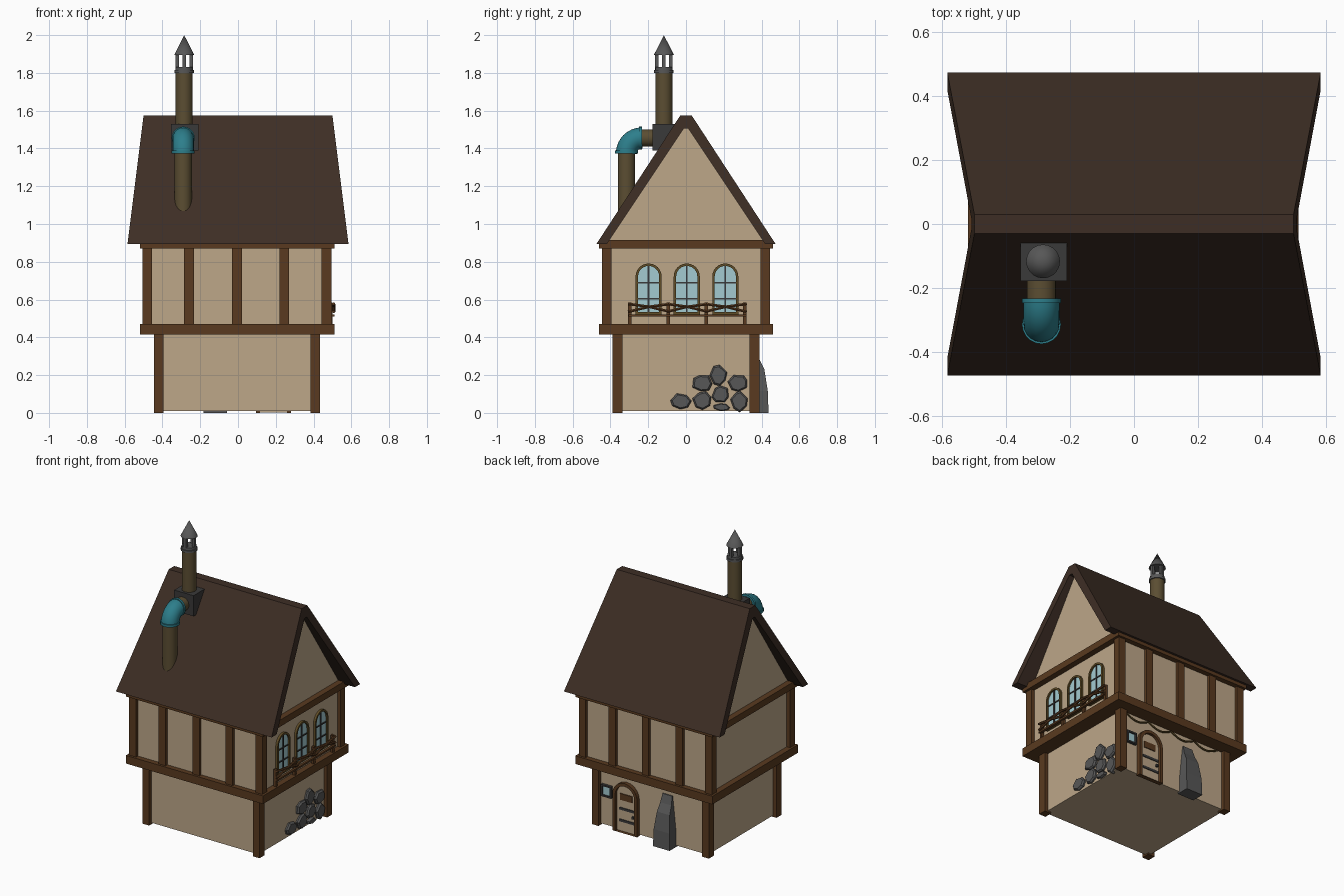
import bpy, bmesh, math, random
from mathutils import Vector

if "Cube" in bpy.data.objects:
    bpy.data.objects.remove(bpy.data.objects["Cube"])

random.seed(4)


def material(name, rgb):
    m = bpy.data.materials.new(name)
    m.diffuse_color = (*rgb, 1)
    m.use_nodes = True
    m.node_tree.nodes["Principled BSDF"].inputs["Base Color"].default_value = m.diffuse_color
    return m


PLASTER = material("tan plaster", (0.51, 0.385, 0.25))
TIMBER = material("brown timber", (0.10, 0.042, 0.014))
ROOF = material("dark roof", (0.047, 0.027, 0.018))
GLASS = material("pale blue glass", (0.37, 0.60, 0.64))
BRASS = material("dull brass", (0.12, 0.075, 0.02))
PIPE = material("olive pipe", (0.105, 0.075, 0.032))
TEAL = material("teal metal", (0.026, 0.21, 0.26))
STONE = material("grey stone", (0.095, 0.095, 0.095))
IRON = material("dark iron", (0.042, 0.041, 0.041))


def finish(name, bm, mat):
    bmesh.ops.recalc_face_normals(bm, faces=bm.faces)
    me = bpy.data.meshes.new(name)
    bm.to_mesh(me)
    bm.free()
    me.materials.append(mat)
    ob = bpy.data.objects.new(name, me)
    bpy.context.collection.objects.link(ob)
    return ob


def loft(name, rings, mat, closed=False):
    """Skin a list of equal-length point rings; cap the ends unless closed."""
    bm = bmesh.new()
    vs = [[bm.verts.new(p) for p in r] for r in rings]
    n = len(vs[0])
    pairs = list(zip(vs, vs[1:])) + ([(vs[-1], vs[0])] if closed else [])
    for a, b in pairs:
        for i in range(n):
            j = (i + 1) % n
            bm.faces.new((a[i], a[j], b[j], b[i]))
    if not closed:
        bm.faces.new(vs[0])
        bm.faces.new(vs[-1])
    return finish(name, bm, mat)


def box(name, x, y, z, mat):
    rings = [[(x[0], y[0], h), (x[1], y[0], h), (x[1], y[1], h), (x[0], y[1], h)] for h in z]
    return loft(name, rings, mat)


def on(plane, pts, d):
    """Place 2D points on a wall facing x or y at depth d."""
    return [(d, u, v) if plane == "x" else (u, d, v) for u, v in pts]


def plate(name, plane, pts, d0, d1, mat):
    return loft(name, [on(plane, pts, d0), on(plane, pts, d1)], mat)


def rect(u0, u1, v0, v1):
    return [(u0, v0), (u1, v0), (u1, v1), (u0, v1)]


def arch(c, half, bottom, spring, n=12):
    pts = [(c - half, bottom), (c + half, bottom)]
    return pts + [(c + half * math.cos(math.pi * i / n), spring + half * math.sin(math.pi * i / n))
                  for i in range(n + 1)]


def frame(name, plane, outer, inner, d0, d1, mat):
    return loft(name, [on(plane, outer, d0), on(plane, outer, d1),
                       on(plane, inner, d1), on(plane, inner, d0)], mat, closed=True)


def tube(name, pts, r, mat, res=8):
    cu = bpy.data.curves.new(name, "CURVE")
    cu.dimensions = "3D"
    cu.bevel_depth, cu.bevel_resolution, cu.use_fill_caps = r, res, True
    sp = cu.splines.new("POLY")
    sp.points.add(len(pts) - 1)
    for p, q in zip(sp.points, pts):
        p.co = (*q, 1)
    cu.materials.append(mat)
    ob = bpy.data.objects.new(name, cu)
    bpy.context.collection.objects.link(ob)
    bpy.ops.object.select_all(action="DESELECT")
    ob.select_set(True)
    bpy.context.view_layer.objects.active = ob
    bpy.ops.object.convert(target="MESH")
    bpy.ops.object.shade_smooth_by_angle()
    return bpy.context.object


# walls of both storeys
box("lower_walls", (-0.42, 0.41), (-0.365, 0.365), (0.01, 0.43), PLASTER)
box("upper_walls", (-0.48, 0.47), (-0.425, 0.425), (0.46, 0.89), PLASTER)
plate("gable_wall", "x", [(-0.44, 0.9), (0.44, 0.9), (0, 1.53)], -0.48, 0.47, PLASTER)

# timber beams and posts
box("floor_beam", (-0.52, 0.51), (-0.46, 0.46), (0.415, 0.47), TIMBER)
box("eave_beam", (-0.52, 0.51), (-0.46, 0.46), (0.87, 0.915), TIMBER)
for s in (-1, 1):
    for x in (-0.42, 0.41):
        y = s * 0.3625
        box("lower_post", (x - 0.025, x + 0.025), (y - 0.0275, y + 0.0275), (0, 0.42), TIMBER)
    for x in (-0.48, -0.26, -0.005, 0.245, 0.468):
        y = s * 0.42
        box("upper_post", (x - 0.026, x + 0.026), (y - 0.025, y + 0.025), (0.465, 0.875), TIMBER)

# roof: two sloping slabs, ends leaning in towards the ridge
outer = [(-0.475, 0.893), (-0.03, 1.575), (0.03, 1.575), (0.475, 0.893)]
inner = [(-0.42, 0.893), (-0.012, 1.505), (0.012, 1.505), (0.42, 0.893)]


def roof_end(p, s):
    return (s * (0.585 - 0.085 * (p[1] - 0.893) / 0.682), p[0], p[1])


loft("roof", [[roof_end(o, -1), roof_end(o, 1), roof_end(i, 1), roof_end(i, -1)]
              for o, i in zip(outer, inner)], ROOF)

# chimney pipe, elbow and box
PX, PY = -0.285, -0.117
box("chimney_box", (-0.355, -0.21), (-0.178, -0.055), (1.39, 1.53), IRON)
tube("chimney_pipe", [(PX, PY, 1.5), (PX, PY, 1.81)], 0.045, PIPE)
tube("side_pipe", [(PX - 0.005, -0.25, 1.455), (PX - 0.005, -0.16, 1.455)], 0.046, PIPE)
tube("down_pipe", [(PX - 0.005, -0.315, 1.0), (PX - 0.005, -0.315, 1.39)], 0.046, PIPE)
arc = [(PX - 0.005, -0.235 - 0.08 * math.sin(a), 1.375 + 0.08 * math.cos(a))
       for a in [math.pi / 2 * i / 8 for i in range(9)]]
tube("elbow", arc, 0.056, TEAL)
tube("elbow_flange", [(PX - 0.005, -0.248, 1.455), (PX - 0.005, -0.233, 1.455)], 0.061, TEAL)
tube("elbow_flange", [(PX - 0.005, -0.315, 1.373), (PX - 0.005, -0.315, 1.39)], 0.061, TEAL)

# chimney cowl
tube("cowl_ring", [(PX, PY, 1.80), (PX, PY, 1.815)], 0.052, STONE)
tube("cowl_collar", [(PX, PY, 1.815), (PX, PY, 1.832)], 0.046, STONE)
for dx, dy in ((1, 0), (-1, 0), (0, 1), (0, -1)):
    x, y = PX + dx * 0.037, PY + dy * 0.037
    box("cowl_strut", (x - 0.009, x + 0.009), (y - 0.009, y + 0.009), (1.825, 1.9), STONE)
bpy.ops.mesh.primitive_cone_add(vertices=20, radius1=0.053, depth=0.105, location=(PX, PY, 1.9475))
cap = bpy.context.object
cap.name = "cowl_cone"
cap.data.materials.append(STONE)
bpy.ops.object.shade_smooth_by_angle()

# three arched windows on the right wall
for c in (-0.198, 0.004, 0.208):
    frame("window_frame", "x", arch(c, 0.069, 0.52, 0.722), arch(c, 0.056, 0.533, 0.722), 0.468, 0.485, BRASS)
    plate("window_glass", "x", arch(c, 0.06, 0.53, 0.722), 0.468, 0.475, GLASS)
    plate("window_bar", "x", rect(c - 0.005, c + 0.005, 0.53, 0.78), 0.47, 0.48, IRON)
    for z in (0.605, 0.69):
        plate("window_bar", "x", rect(c - 0.058, c + 0.058, z - 0.004, z + 0.004), 0.47, 0.48, IRON)

# balcony railing with crossed bars
stops = (-0.297, -0.093, 0.108, 0.312)
for y in stops:
    box("railing_post", (0.482, 0.5), (y - 0.009, y + 0.009), (0.465, 0.585), TIMBER)
box("railing_lower_rail", (0.495, 0.512), (-0.305, 0.32), (0.51, 0.522), TIMBER)
for a, b in zip(stops, stops[1:]):
    for z0, z1 in ((0.535, 0.577), (0.577, 0.535)):
        m = (a + b) / 2
        tube("railing_cross", [(0.507, a - 0.01, z0), (0.507, m, 0.562), (0.507, b + 0.01, z1)], 0.008, TIMBER, 1)

# stones set in the right wall: y, z, half width, half height
for y, z, w, h in ((-0.025, 0.06, 0.055, 0.043), (0.087, 0.157, 0.055, 0.046), (0.172, 0.198, 0.044, 0.055),
                   (0.275, 0.157, 0.057, 0.046), (0.087, 0.064, 0.052, 0.05), (0.183, 0.098, 0.048, 0.043),
                   (0.283, 0.062, 0.046, 0.055), (0.19, 0.03, 0.045, 0.02)):
    turn = random.random()
    dirs = [((i + turn + random.uniform(-0.2, 0.2)) * math.tau / 7, random.uniform(0.92, 1.1)) for i in range(7)]
    rings = [on("x", [(y + k * r * w * math.cos(a), z + k * r * h * math.sin(a)) for a, r in dirs], d)
             for k, d in ((1, 0.40), (1, 0.42), (0.82, 0.43))]
    loft("wall_stone", rings, STONE)

# arched door on the back wall
D = 0.188
frame("door_frame", "y", arch(D, 0.093, 0.0, 0.247), arch(D, 0.072, 0.0, 0.247), 0.36, 0.39, TIMBER)
plate("door_panel", "y", arch(D, 0.075, 0.003, 0.247), 0.36, 0.372, PLASTER)
plate("door_hatch", "y", rect(D - 0.045, D + 0.045, 0.215, 0.258), 0.37, 0.378, TIMBER)
for z in (0.075, 0.155):
    plate("door_hinge", "y", rect(D - 0.07, D + 0.05, z - 0.008, z + 0.008), 0.37, 0.377, IRON)
box("door_knob", (D - 0.062, D - 0.048), (0.37, 0.386), (0.11, 0.125), IRON)

# small framed pane beside the door
frame("pane_frame", "y", rect(0.297, 0.373, 0.205, 0.285), rect(0.307, 0.363, 0.215, 0.275), 0.36, 0.383, IRON)
plate("pane_glass", "y", rect(0.302, 0.368, 0.21, 0.28), 0.36, 0.372, GLASS)

# stone buttress tapering up the back wall: height, outer depth, half width
loft("buttress", [[(-0.12 - w, 0.35, z), (-0.12 + w, 0.35, z), (-0.12 + w, y, z), (-0.12 - w, y, z)]
                  for z, y, w in ((0, 0.437, 0.062), (0.115, 0.433, 0.06), (0.23, 0.415, 0.048),
                                  (0.285, 0.388, 0.042), (0.34, 0.372, 0.036))], STONE)

# vine hanging in swags under the back overhang
vine = [(0.38 - 0.73 * i / 40, 0.375, 0.405 - 0.03 * abs(math.sin(i * math.pi / 10))) for i in range(41)]
tube("hanging_vine", vine, 0.006, BRASS, 1)
